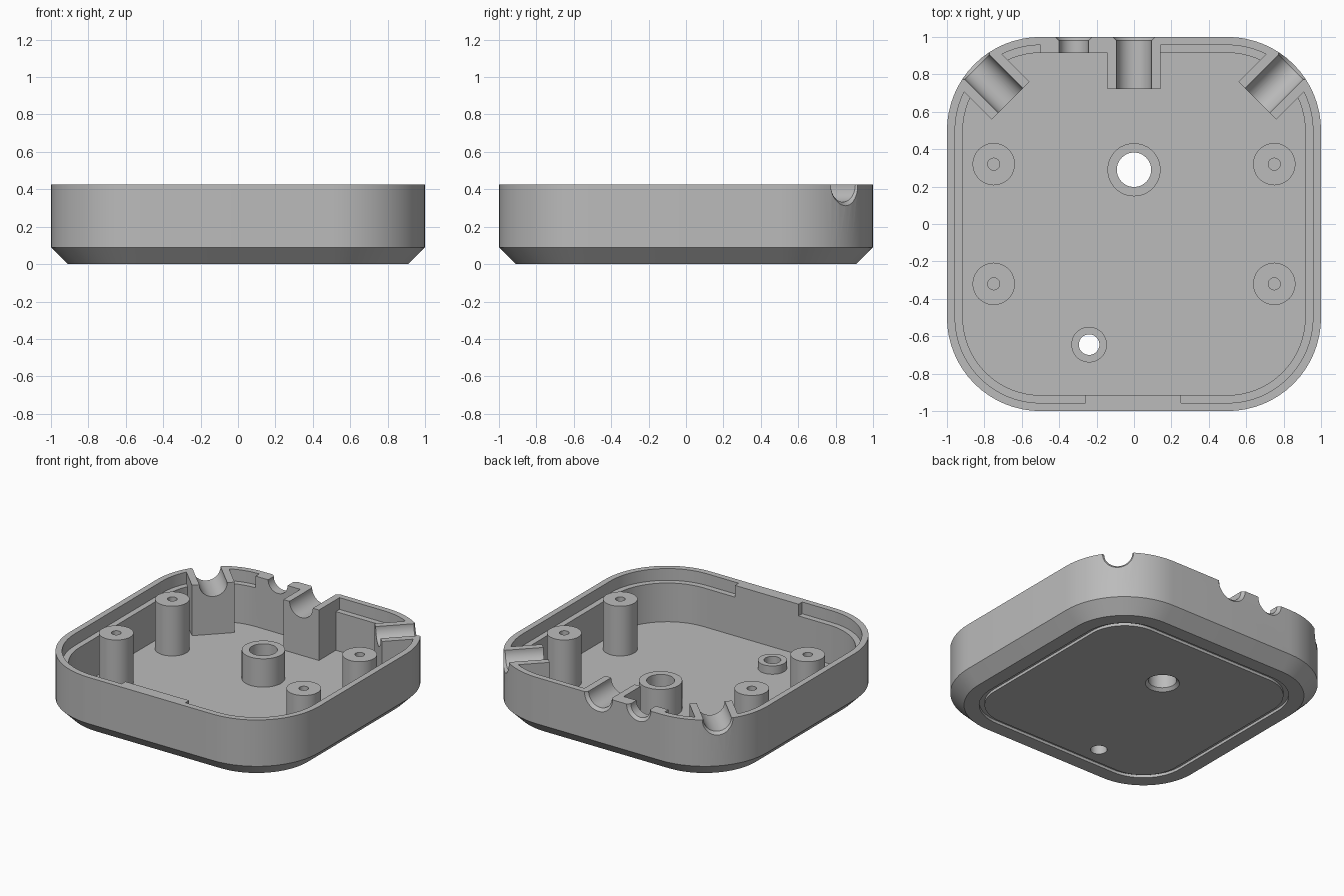
import bpy, bmesh, math
from mathutils import Matrix, Vector

cube = bpy.data.objects.get("Cube")
if cube:
    bpy.data.objects.remove(cube, do_unlink=True)

TOP, FLOOR, LEDGE = 0.425, 0.06, 0.34
OUTER, INNER, LIP = 1.0, 0.915, 0.957

grey = bpy.data.materials.new("plain_grey")
grey.use_nodes = True
colour = (0.5, 0.5, 0.5, 1)
grey.diffuse_color = colour
grey.node_tree.nodes["Principled BSDF"].inputs["Base Color"].default_value = colour


def make(name, bm):
    bmesh.ops.recalc_face_normals(bm, faces=bm.faces)
    mesh = bpy.data.meshes.new(name)
    bm.to_mesh(mesh)
    bm.free()
    mesh.materials.append(grey)
    obj = bpy.data.objects.new(name, mesh)
    bpy.context.collection.objects.link(obj)
    return obj


def loft(name, rings, closed=False):
    """Bridge equal rings of points; cap the ends unless closed into a loop."""
    bm = bmesh.new()
    loops = [[bm.verts.new(p) for p in ring] for ring in rings]
    n = len(loops[0])
    pairs = list(zip(loops, loops[1:]))
    if closed:
        pairs.append((loops[-1], loops[0]))
    else:
        bm.faces.new(loops[0])
        bm.faces.new(loops[-1])
    for a, b in pairs:
        for i in range(n):
            j = (i + 1) % n
            bm.faces.new((a[i], a[j], b[j], b[i]))
    return make(name, bm)


def rounded(half, z, steps=16):
    """Rounded square whose corner arcs are centred on 0.5, 0.5."""
    pts = []
    for q in range(4):
        mid = math.radians(45 + 90 * q)
        cx, cy = (0.5 * math.copysign(1, f(mid)) for f in (math.cos, math.sin))
        for i in range(steps + 1):
            a = math.pi / 2 * (q + i / steps)
            pts.append((cx + (half - 0.5) * math.cos(a), cy + (half - 0.5) * math.sin(a), z))
    return pts


def tray(name, sections, closed=False):
    return loft(name, [rounded(h, z) for h, z in sections], closed)


def turned(name, profile, closed=False, place=Matrix(), n=48):
    """Turn a profile of radius and height about z, then place it."""
    turn = [2 * math.pi * i / n for i in range(n)]
    return loft(name, [[place @ Vector((r * math.cos(a), r * math.sin(a), z)) for a in turn]
                       for r, z in profile], closed)


def box(name, x0, x1, y0, y1, spin=0):
    bm = bmesh.new()
    bmesh.ops.create_cube(bm, size=1)
    m = (Matrix.Rotation(spin, 4, 'Z')
         @ Matrix.Translation(((x0 + x1) / 2, (y0 + y1) / 2, 0.3))
         @ Matrix.Diagonal((x1 - x0, y1 - y0, 2, 1)))
    bm.transform(m)
    return make(name, bm)


def cut(target, cutter, keep=False):
    mod = target.modifiers.new("cut", 'BOOLEAN')
    mod.operation, mod.solver, mod.object = 'DIFFERENCE', 'EXACT', cutter
    bpy.context.view_layer.update()
    graph = bpy.context.evaluated_depsgraph_get()
    mesh = bpy.data.meshes.new_from_object(target.evaluated_get(graph))
    target.modifiers.clear()
    target.data = mesh
    if not keep:
        bpy.data.objects.remove(cutter, do_unlink=True)


# Outer shell with chamfered foot
body = tray("tray_body", [(0.91, 0), (OUTER, 0.09), (OUTER, TOP)])

# Cavity and lid ledge, leaving the cable blocks and full-height wall sections
cavity = tray("cavity", [(INNER, FLOOR), (INNER, 0.6)])
ledge = tray("ledge", [(LIP, LEDGE), (LIP, 0.6)])
corner = math.radians(45)
for spin, inner_end in ((0, 0.722), (corner, 0.933), (-corner, 0.933)):
    block = box("cable_block", -0.142, 0.142, inner_end, 1.3, spin)
    cut(cavity, block, keep=True)
    cut(ledge, block)
cut(ledge, box("front_wall_keep", -0.26, 0.25, -1.2, -0.88))
cut(ledge, box("back_wall_keep", -0.5, 0.05, 0.88, 1.2))
cut(body, ledge)
cut(body, cavity)

# Cable troughs with flared mouths: spin, x, radius, inner end, outer wall distance
for spin, x, r, start, wall in ((0, 0, 0.093, 0.6, 1.0), (0, -0.322, 0.078, 0.8, 1.0),
                                (corner, 0, 0.093, 0.8, 1.207), (-corner, 0, 0.093, 0.8, 1.207)):
    place = (Matrix.Rotation(spin, 4, 'Z') @ Matrix.Translation((x, 0, TOP))
             @ Matrix.Rotation(-math.pi / 2, 4, 'X'))
    cut(body, turned("trough", [(r, start), (r, wall - 0.02), (r + 0.03, wall + 0.01),
                                (r + 0.03, wall + 0.2)], place=place))

# Groove under the base
cut(body, tray("groove", [(0.775, -0.02), (0.81, -0.02), (0.81, 0.02), (0.775, 0.02)], True))

# Holes through the floor, each with a raised collar
for name, x, y, hole, rim, height, flare in (("centre_collar", 0, 0.29, 0.092, 0.142, 0.265, 0.02),
                                             ("small_collar", -0.24, -0.645, 0.055, 0.095, 0.12, 0)):
    place = Matrix.Translation((x, y, 0))
    cut(body, turned("hole", [(hole + flare, -0.05), (hole + flare, 0), (hole, 0.02),
                              (hole, 0.2)], place=place))
    turned(name, [(hole, 0.05), (rim, 0.05), (rim, height), (hole, height)], True, place)

# Four screw posts with blind holes
for side, sx in (("right", -1), ("left", 1)):
    for end, sy in (("front", -1), ("back", 1)):
        turned(f"{end}_{side}_post", [(0.113, 0.05), (0.113, 0.42), (0.032, 0.42), (0.032, 0.15)],
               place=Matrix.Translation((0.75 * sx, 0.32 * sy, 0)))

# Smooth curves, sharp edges
for obj in bpy.context.collection.objects:
    if obj.type == 'MESH' and grey.name in obj.data.materials:
        bpy.ops.object.select_all(action='DESELECT')
        obj.select_set(True)
        bpy.context.view_layer.objects.active = obj
        bpy.ops.object.shade_smooth_by_angle(angle=math.radians(25))
